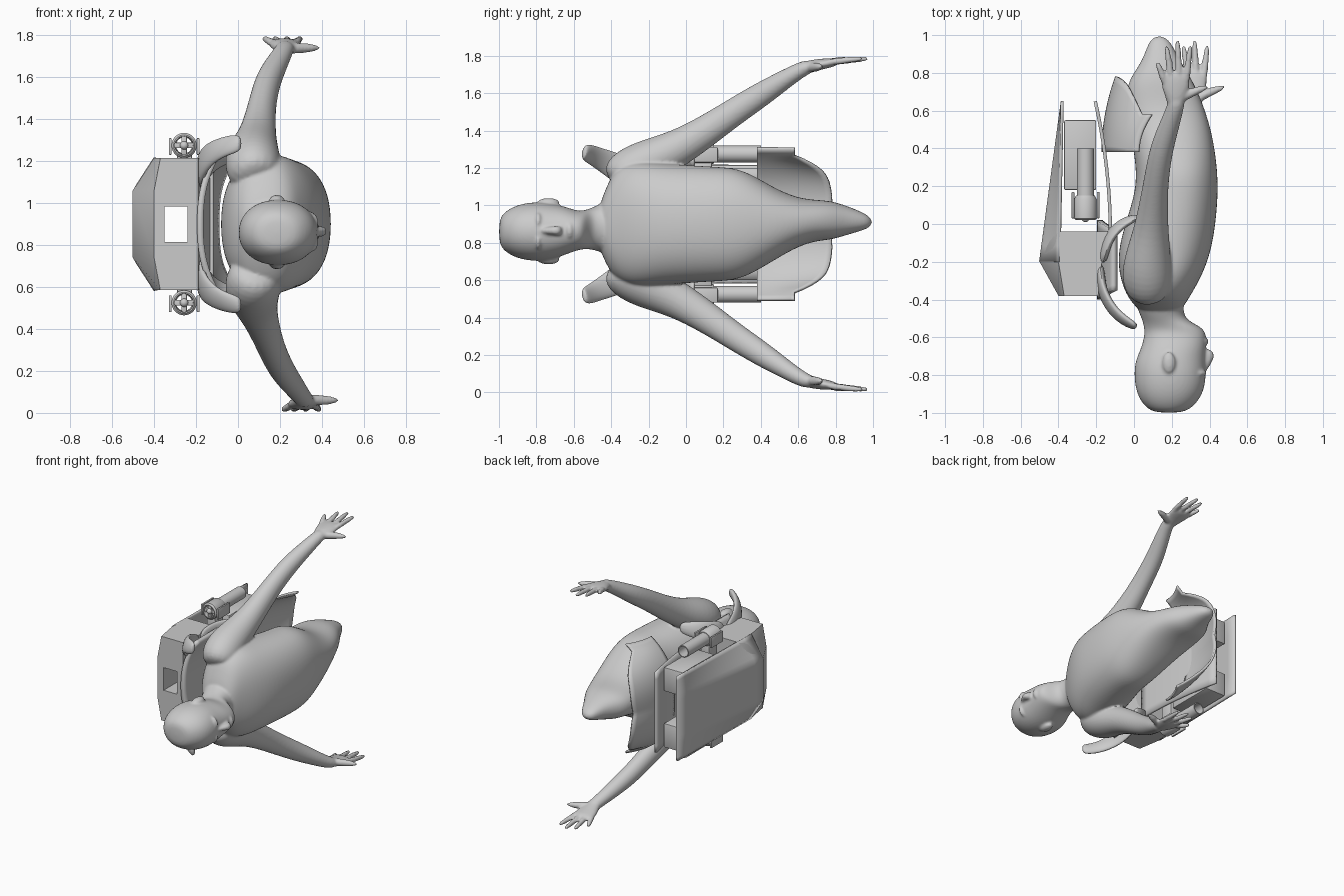
import bpy, bmesh, math
from mathutils import Vector as V

if "Cube" in bpy.data.objects:
    bpy.data.objects.remove(bpy.data.objects["Cube"])

ZC = 0.9  # mirror height of the whole figure


def finish(name, bm, smooth=True, subsurf=0, solid=0.0, angle=40):
    bmesh.ops.recalc_face_normals(bm, faces=bm.faces)
    me = bpy.data.meshes.new(name)
    bm.to_mesh(me)
    bm.free()
    ob = bpy.data.objects.new(name, me)
    bpy.context.collection.objects.link(ob)
    if solid:
        m = ob.modifiers.new("thickness", 'SOLIDIFY')
        m.thickness, m.offset = solid, 0
    if subsurf:
        m = ob.modifiers.new("smooth", 'SUBSURF')
        m.levels = m.render_levels = subsurf
    if smooth:
        bpy.ops.object.select_all(action='DESELECT')
        bpy.context.view_layer.objects.active = ob
        ob.select_set(True)
        bpy.ops.object.shade_smooth_by_angle(angle=math.radians(angle))
    return ob


def tube(name, pts, n=16, axis=None, subsurf=2, angle=60, power=1.0):
    """Elliptical loft: pts are (x, y, z, radius toward x, radius across)."""
    bm = bmesh.new()
    rings = []
    for i, p in enumerate(pts):
        c = V(p[:3])
        t = axis or (V(pts[min(i + 1, len(pts) - 1)][:3]) - V(pts[max(i - 1, 0)][:3])).normalized()
        ref = V((1, 0, 0)) if abs(t.x) < 0.95 else V((0, 1, 0))
        a = (ref - t * ref.dot(t)).normalized()
        b = t.cross(a)
        ring = []
        for k in range(n):
            co, si = math.cos(k * math.tau / n), math.sin(k * math.tau / n)
            co, si = (math.copysign(abs(w) ** power, w) for w in (co, si))
            ring.append(bm.verts.new(c + a * p[3] * co + b * p[4] * si))
        rings.append(ring)
    for r, q in zip(rings, rings[1:]):
        for k in range(n):
            bm.faces.new((r[k], r[(k + 1) % n], q[(k + 1) % n], q[k]))
    bm.faces.new(rings[0])
    bm.faces.new(rings[-1])
    return finish(name, bm, subsurf=subsurf, angle=angle)


def surface(name, f, nu=16, nv=24, thick=0.02):
    """Sheet from a function of u and v in 0..1."""
    bm = bmesh.new()
    g = [[bm.verts.new(f(u / nu, v / nv)) for v in range(nv + 1)] for u in range(nu + 1)]
    for u in range(nu):
        for v in range(nv):
            bm.faces.new((g[u][v], g[u + 1][v], g[u + 1][v + 1], g[u][v + 1]))
    return finish(name, bm, solid=thick)


def box(name, x0, x1, y0, y1, z0, z1, bevel=0.008):
    bm = bmesh.new()
    bmesh.ops.create_cube(bm, size=1)
    for v in bm.verts:
        v.co = V(((x0 + x1) / 2 + v.co.x * (x1 - x0), (y0 + y1) / 2 + v.co.y * (y1 - y0),
                  (z0 + z1) / 2 + v.co.z * (z1 - z0)))
    bmesh.ops.bevel(bm, geom=bm.edges[:], offset=bevel, segments=2, profile=0.5, affect='EDGES')
    return finish(name, bm)


def ball(name, loc, scale):
    bm = bmesh.new()
    bmesh.ops.create_uvsphere(bm, u_segments=20, v_segments=12, radius=1)
    for v in bm.verts:
        v.co = V([l + s * c for l, s, c in zip(loc, scale, v.co)])
    return finish(name, bm, angle=80)


def pipe(name, x, z, prof, n=28):
    """Turned part around a y-directed axis; prof is a closed loop of (radius, y)."""
    bm = bmesh.new()
    rings = [[bm.verts.new((x + r * math.cos(k * math.tau / n), y, z + r * math.sin(k * math.tau / n)))
              for k in range(n)] for r, y in prof]
    for r, q in zip(rings, rings[1:] + rings[:1]):
        for k in range(n):
            bm.faces.new((r[k], r[(k + 1) % n], q[(k + 1) % n], q[k]))
    return finish(name, bm)


def fuse(name, obs, voxel):
    """Blend several closed parts into one smooth skin."""
    bpy.context.view_layer.update()
    deps = bpy.context.evaluated_depsgraph_get()
    bm = bmesh.new()
    for o in obs:
        bm.from_mesh(o.evaluated_get(deps).to_mesh())
    for o in obs:
        bpy.data.objects.remove(o)
    ob = finish(name, bm, smooth=False)
    m = ob.modifiers.new("skin", 'REMESH')
    m.mode, m.voxel_size, m.use_smooth_shade = 'VOXEL', voxel, True
    m = ob.modifiers.new("relax", 'SMOOTH')
    m.factor, m.iterations = 0.5, 5
    return ob


# Head, neck and torso: y, back x, front x, half width, centre z
head = [(-1.0, .12, .25, .06, .86), (-.975, .06, .31, .105, .86), (-.9, .01, .37, .148, .86),
        (-.8, -.003, .385, .162, .86), (-.72, .005, .38, .152, .86), (-.65, .04, .385, .132, .865),
        (-.58, .055, .385, .105, .865), (-.545, .05, .36, .105, .87), (-.51, .045, .28, .11, .875),
        (-.46, .02, .26, .13, .88), (-.38, .0, .27, .16, .89)]
torso = [(-.47, .04, .23, .1, .885), (-.43, .0, .27, .2, .89), (-.38, -.04, .30, .3, .9),
         (-.28, -.08, .36, .345, .9), (-.15, -.09, .41, .33, .9), (0, -.05, .435, .32, .9),
         (.15, 0, .447, .31, .9), (.26, .01, .445, .305, .9), (.36, 0, .435, .265, .9),
         (.48, -.02, .415, .19, .9), (.6, -.045, .38, .13, .91), (.7, -.045, .34, .11, .92),
         (.78, -.02, .30, .105, .92), (.87, .05, .24, .075, .92), (1.0, .085, .18, .03, .91)]
skin = [tube("part", [((a + b) / 2, y, c, (b - a) / 2, h) for y, a, b, h, c in rows], 20, axis=V((0, 1, 0)), power=p)
        for rows, p in ((head, .95), (torso, .88))]

# Face
skin.append(tube("nose", [(.36, -.79, .865, .02, .016), (.385, -.74, .865, .025, .018), (.402, -.69, .865, .034, .029),
                          (.38, -.66, .865, .02, .022)], 10, axis=V((0, 1, 0))))
skin.append(ball("lips", (.373, -.622, .865), (.022, .02, .04)))
for s in (1, -1):
    skin.append(ball("ear", (.185, -.735, .862 + s * .155), (.035, .058, .022)))
    skin.append(ball("brow", (.335, -.79, .862 + s * .05), (.05, .02, .05)))

# Arms and hands
arm = [(.09, -.38, 1.1, .1, .11), (.07, -.31, 1.17, .14, .14), (.07, -.2, 1.235, .13, .125),
       (.09, -.04, 1.305, .095, .1), (.105, .12, 1.405, .075, .085), (.12, .25, 1.495, .066, .075),
       (.145, .4, 1.592, .063, .068), (.19, .53, 1.675, .054, .052), (.22, .62, 1.73, .045, .042),
       (.23, .68, 1.75, .046, .035)]
fingers = [(-.055, -.1, .24), (-.02, -.05, .33), (.02, .01, .36), (.055, .08, .33)]
for s in (1, -1):
    lean = 0 if s > 0 else .09
    skin.append(tube("arm", [(x + lean * max(0, (y + .05) / .67), y, ZC + s * (z - .9), a, b)
                             for x, y, z, a, b in arm]))
    wx = .22 + lean

    def hp(dx, dy, dz, a, b):
        return (wx + dx, .62 + dy, ZC + s * (.83 + dz), a, b)
    skin.append(tube("palm", [hp(0, -.01, -.005, .04, .036), hp(.002, .05, .015, .056, .034),
                              hp(0, .1, .025, .075, .03), hp(0, .15, .032, .08, .026),
                              hp(0, .19, .036, .06, .018)], 14))
    for b, t, l in fingers:
        skin.append(tube("finger", [hp(b, .12, .03, .021, .02),
                                    hp((b * 2 + t) / 3, .13 + (l - .13) / 3, .042, .02, .02),
                                    hp((b + t * 2) / 3, .13 + (l - .13) * .7, .05, .018, .018),
                                    hp(t, l, .055, .013, .013)], 8))
    skin.append(tube("thumb", [hp(.0, .03, .005, .028, .03), hp(.08, .075, .01, .026, .028),
                               hp(.15, .1, .01, .021, .021), hp(.2, .115, .01, .013, .013)], 8))
fuse("figure", skin, .0085)

# Pack housing: chamfered box with a square channel through it
bm = bmesh.new()
rings = []
for y, xo, xi in ((-.38, -.4, -.19), (-.2, -.5, -.17), (-.04, -.475, -.13)):
    k = -.37 if y < -.3 else -.4
    outer = [(xo, .16), (k, .315), (xi, .315), (xi, -.315), (k, -.315), (xo, -.16)]
    hole = [(-.35, .085), (-.3, .085), (-.24, .085), (-.24, -.085), (-.3, -.085), (-.35, -.085)]
    rings.append([[bm.verts.new((x, y, ZC + z)) for x, z in o] for o in (outer, hole)])
for r, q in zip(rings, rings[1:]):
    for i in (0, 1):
        for k in range(6):
            bm.faces.new((r[i][k], r[i][(k + 1) % 6], q[i][(k + 1) % 6], q[i][k]))
for r in (rings[0], rings[-1]):
    for k in range(6):
        bm.faces.new((r[0][k], r[0][(k + 1) % 6], r[1][(k + 1) % 6], r[1][k]))
finish("pack_housing", bm, angle=25)


# Outer cover flattening toward its lower edge
def cover(u, v):
    z = (v * 2 - 1) * .315
    depth = .1 * min(1, max(0, (.315 - abs(z)) / .155))
    return V((-.395 + .015 * u - depth * (1 - u), -.2 + .85 * u, ZC + z))


surface("outer_cover", cover, 10, 24, .015)

# Inner wall of the pack, next to the wearer's back
surface("inner_wall", lambda u, v: V((-.125 - .08 * u * u, -.06 + .71 * u, ZC + (v * 2 - 1) * .3)), 12, 12, .018)


# Curved back rest
def rest(u, v):
    z = v * 2 - 1
    return V((-.18 + .08 * abs(z) ** 2.5, -.4 + .42 * u + .05 * z * z * (1 - 2 * u), ZC + z * .33))


surface("back_rest", rest, 12, 24, .03)


# Curved seat flap around the hips, rounded at the lower corners
def flap(u, v):
    z = v * 2 - 1
    w = abs(z)
    end = .76 + .02 * math.sin(min(w, .6) / .6 * math.pi) - .18 * min(1, max(0, (w - .55) / .35)) ** 2
    return V((-.165 + .19 * w ** 3 + .07 * u * u, .38 + (end - .38) * u, ZC + z * .405))


surface("seat_flap", flap, 12, 40, .015)

for s in (1, -1):
    # Straps over the shoulder and under the arm
    tube("shoulder_strap", [(-.18, -.22, ZC + s * .22, .03, .1), (-.175, -.36, ZC + s * .3, .025, .08),
                            (-.1, -.48, ZC + s * .36, .025, .055), (-.01, -.535, ZC + s * .385, .022, .05),
                            (.015, -.545, ZC + s * .385, .015, .03)], 12)
    tube("underarm_strap", [(-.17, -.2, ZC + s * .25, .03, .1), (-.14, -.07, ZC + s * .31, .025, .08),
                            (-.06, .01, ZC + s * .34, .025, .055), (.03, .04, ZC + s * .345, .018, .04)], 12)
    # Core block behind each thruster
    z = sorted((ZC + s * .12, ZC + s * .3))
    box("core_block", -.37, -.2, .18, .55, *z)
    # Thruster: open tube, collar, spoked intake and bracket
    zt = ZC + s * .375
    pipe("thruster_tube", -.257, zt, [(.045, .08), (.045, .4), (.038, .4), (.038, .08)])
    pipe("thruster_collar", -.257, zt, [(.05, .02), (.06, .03), (.06, .13), (.05, .15), (.038, .15), (.044, .02)])
    ball("intake_hub", (-.257, .03, zt), (.02, .02, .02))
    box("intake_spoke", -.305, -.209, .03, .055, zt - .013, zt + .013, .002)
    box("intake_spoke", -.27, -.244, .03, .055, zt - .048, zt + .048, .002)
    for dx in (-.073, .06):
        box("thruster_bracket", -.257 + dx, -.243 + dx, .03, .17, zt - .045, zt + .035, .004)
    z = sorted((ZC + s * .2, ZC + s * .335))
    box("thruster_mount", -.29, -.22, .04, .14, *z)
